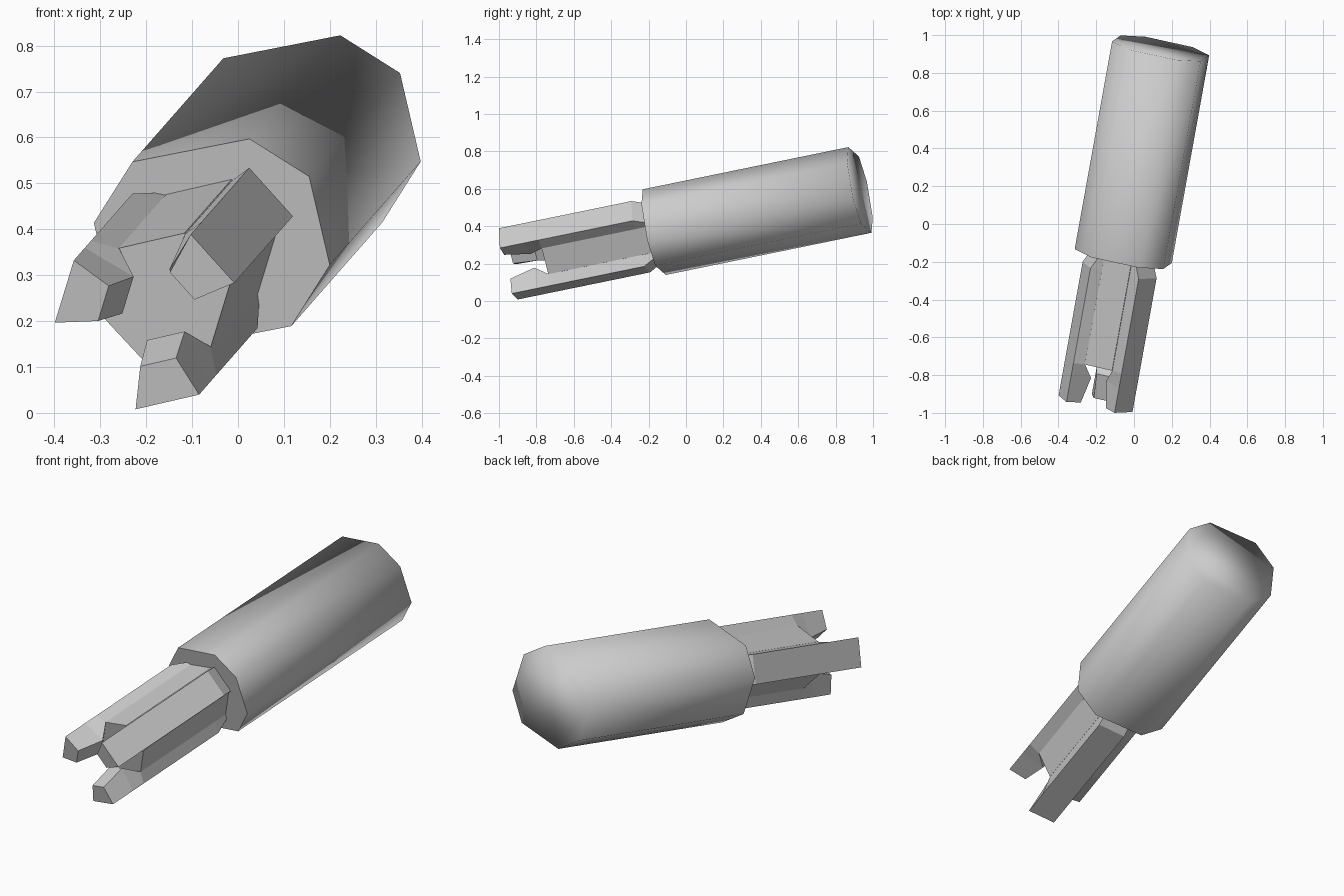
import bpy
import bmesh
import math
from mathutils import Matrix

cube = bpy.data.objects.get("Cube")
if cube:
    bpy.data.objects.remove(cube)

grey = bpy.data.materials.new("plain_grey")
grey.use_nodes = True
color = (0.6, 0.6, 0.6, 1)
grey.diffuse_color = color
grey.node_tree.nodes["Principled BSDF"].inputs["Base Color"].default_value = color

# Tilted frame: local y runs along the shaft, origin at the front of the body
TILT = Matrix(((1, 0.18, 0, -0.057),
               (-0.18, 1, -0.205, -0.17),
               (0, 0.205, 1, 0.368),
               (0, 0, 0, 1)))


def loft(name, rings):
    """Closed tube through rings of equal point count, capped at both ends."""
    bm = bmesh.new()
    loops = [[bm.verts.new(p) for p in ring] for ring in rings]
    count = len(loops[0])
    for a, b in zip(loops, loops[1:]):
        for i in range(count):
            j = (i + 1) % count
            bm.faces.new((a[i], a[j], b[j], b[i]))
    bm.faces.new(loops[0])
    bm.faces.new(loops[-1])
    bmesh.ops.recalc_face_normals(bm, faces=bm.faces)
    bm.transform(TILT)
    mesh = bpy.data.meshes.new(name)
    bm.to_mesh(mesh)
    bm.free()
    mesh.materials.append(grey)
    obj = bpy.data.objects.new(name, mesh)
    bpy.context.collection.objects.link(obj)
    return obj


# Body: uneven octagon, point-symmetric about the axis
half = [(-0.173, 0.179), (0.082, 0.229), (0.212, 0.147), (0.257, -0.046)]
octagon = half + [(-x, -z) for x, z in half]
body = loft("body", [[(x, y, z) for x, z in octagon] for y in (0, 1.1)])

# Rounded shading over the rear end, crisp rim at the front
for face in body.data.polygons:
    face.use_smooth = True
rim = len(octagon)
for edge in body.data.edges:
    if all(v < rim for v in edge.vertices):
        edge.use_edge_sharp = True

# Hexagonal core between the prongs
hexagon = [math.radians(13 + 60 * i) for i in range(6)]
loft("core", [[(0.147 * math.cos(a), y, 0.147 * math.sin(a)) for a in hexagon]
              for y in (-0.57, 0.02)])

# Prong sections: along, outer radius, outer half width, inner radius, inner half width
SECTIONS = [(-0.776, 0.19, 0.071, 0.101, 0.04),
            (-0.643, 0.19, 0.071, 0.07, 0.042),
            (-0.57, 0.19, 0.071, 0.126, 0.073),
            (-0.068, 0.19, 0.071, 0.126, 0.073),
            (0.005, 0.15, 0.07, 0.12, 0.073)]


def prong(name, degrees):
    c, s = math.cos(math.radians(degrees)), math.sin(math.radians(degrees))
    rings = []
    for y, ro, wo, ri, wi in SECTIONS:
        corners = [(ro, -wo), (ro, wo), (ri, wi), (ri, -wi)]
        rings.append([(r * c - w * s, y, r * s + w * c) for r, w in corners])
    return loft(name, rings)


for name, degrees in (("left_prong", 42), ("right_prong", 163), ("lower_prong", 283)):
    prong(name, degrees)
